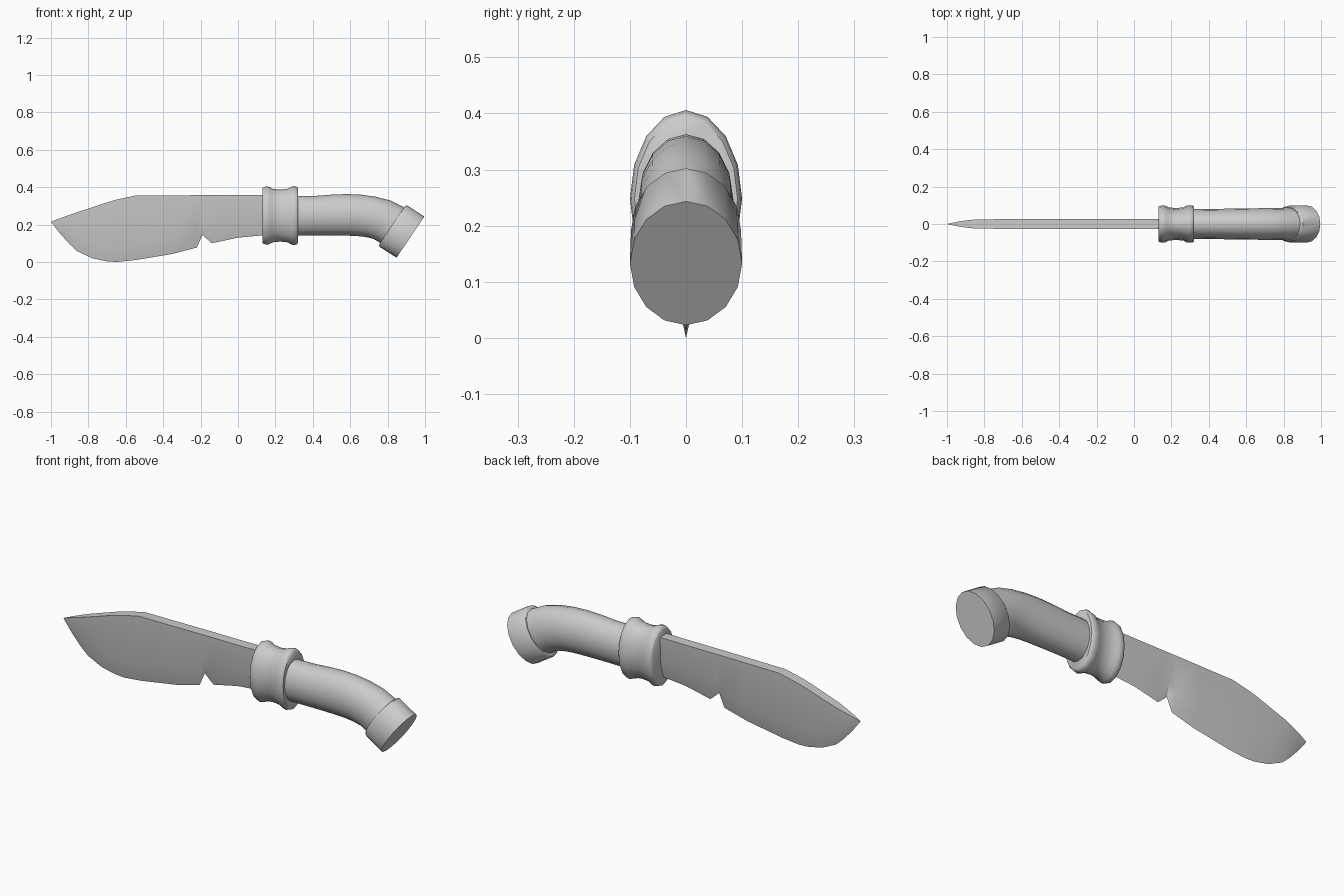
import bpy, bmesh
from math import sin, cos, pi, radians

if "Cube" in bpy.data.objects:
    bpy.data.objects.remove(bpy.data.objects["Cube"])

SIDES = 16


def finish(name, sections, angle):
    """Loft closed rings of points into a capped, smooth-by-angle object."""
    bm = bmesh.new()
    rings = [[bm.verts.new(p) for p in s] for s in sections]
    n = len(rings[0])
    for a, b in zip(rings, rings[1:]):
        for i in range(n):
            j = (i + 1) % n
            bm.faces.new((a[i], a[j], b[j], b[i]))
    bm.faces.new(rings[0])
    bm.faces.new(rings[-1])
    bmesh.ops.remove_doubles(bm, verts=bm.verts, dist=0.0001)
    bmesh.ops.recalc_face_normals(bm, faces=bm.faces)
    mesh = bpy.data.meshes.new(name)
    bm.to_mesh(mesh)
    bm.free()
    obj = bpy.data.objects.new(name, mesh)
    bpy.context.collection.objects.link(obj)
    bpy.ops.object.select_all(action='DESELECT')
    obj.select_set(True)
    bpy.context.view_layer.objects.active = obj
    bpy.ops.object.shade_smooth_by_angle(angle=radians(angle))
    return obj


def ellipse(x, z, tilt, rz, ry):
    """Elliptical ring in the plane across the handle, leaning by tilt degrees."""
    t = radians(tilt)
    ring = []
    for i in range(SIDES):
        a = 2 * pi * i / SIDES
        up = rz * cos(a)
        ring.append((x + up * sin(t), ry * sin(a), z + up * cos(t)))
    return ring


# Blade: x, lower edge, spine height, half thickness of the spine
blade = [
    (-1.00, .215, .215, 0), (-.95, .15, .234, .011), (-.90, .095, .252, .019),
    (-.86, .058, .266, .023), (-.78, .02, .292, .025), (-.70, .003, .319, .026),
    (-.65, 0, .333, .027), (-.55, .01, .355, .027), (-.35, .043, .356, .027),
    (-.22, .077, .357, .027), (-.19, .145, .357, .027), (-.14, .10, .357, .027),
    (0, .13, .357, .027), (.16, .145, .358, .027)]
rows = []
for x, low, top, w in blade:
    mid = low + min(.09, .35 * (top - low))
    rows.append([(x, 0, low), (x, -.75 * w, mid), (x, -w, top),
                 (x, w, top), (x, .75 * w, mid)])
finish("blade", rows, 30)

# Guard: collar with a raised rim at each end
guard = [(.13, .143, .09), (.135, .150, .096), (.15, .156, .10), (.168, .153, .098),
         (.185, .143, .089), (.225, .139, .085), (.265, .143, .089),
         (.282, .153, .098), (.30, .158, .10), (.315, .153, .098), (.322, .145, .092)]
finish("guard", [ellipse(x, .248, 0, rz, ry) for x, rz, ry in guard], 45)

# Grip: bends down toward the butt
grip = [(.30, .246, 0, .106, .079), (.42, .248, 1, .106, .08), (.50, .251, 0, .109, .082),
        (.58, .252, 0, .111, .083), (.65, .249, 5, .111, .084), (.71, .241, 14, .111, .085),
        (.77, .226, 24, .112, .086), (.84, .188, 34, .115, .088)]
finish("grip", [ellipse(*s) for s in grip], 45)

# Pommel: short flared cap on the butt
pommel = [(.824, .196, 34, .125, .092), (.830, .192, 34, .133, .098), (.922, .133, 34, .133, .10)]
finish("pommel", [ellipse(*s) for s in pommel], 45)
